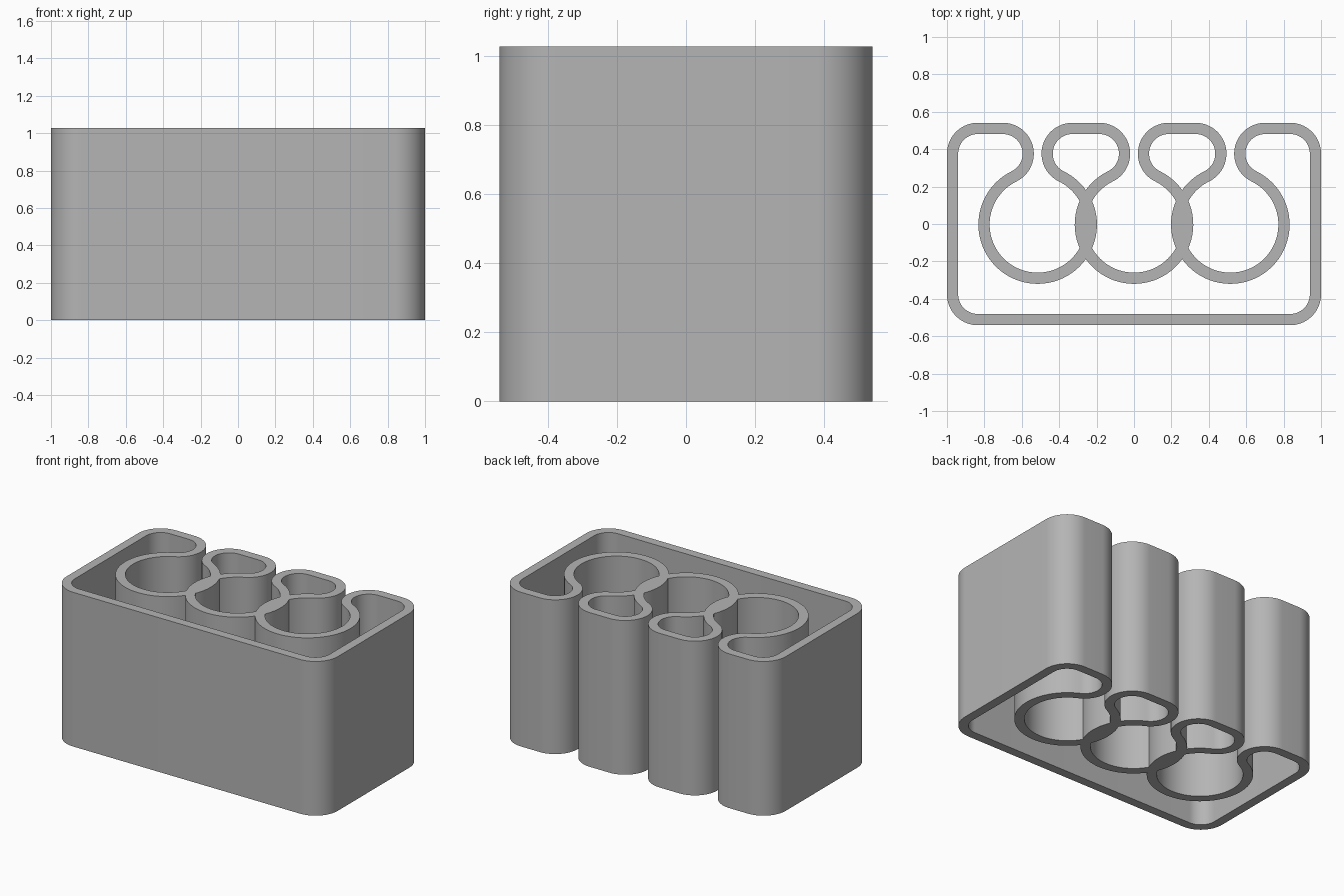
import bpy, bmesh
from math import atan2, cos, sin, sqrt, radians, pi, ceil
from mathutils import Vector

if "Cube" in bpy.data.objects:
    bpy.data.objects.remove(bpy.data.objects["Cube"], do_unlink=True)

HEIGHT = 1.028
HALF = 0.03            # half of the wall thickness
BORE_R, LOBE_R = 0.287, 0.135   # centreline radii
PITCH = 0.515          # spacing of the round bores
BORE_Y, LOBE_Y = -0.003, 0.376
RISE = LOBE_Y - BORE_Y
SHIFT = sqrt((BORE_R + LOBE_R) ** 2 - RISE ** 2)   # makes lobe and bore tangent
TILT = atan2(RISE, SHIFT)
CORNER = 1 - HALF - LOBE_R

grey = bpy.data.materials.new("plain grey")
grey.use_nodes = True
grey.diffuse_color = (0.46, 0.46, 0.46, 1)
grey.node_tree.nodes["Principled BSDF"].inputs["Base Color"].default_value = (0.46, 0.46, 0.46, 1)


def arc(cx, cy, r, start, end):
    """Left and right wall points along an arc of the centreline."""
    side = HALF if end > start else -HALF
    steps = ceil(abs(end - start) / radians(5))
    pairs = []
    for i in range(steps + 1):
        a = start + (end - start) * i / steps
        d = Vector((cos(a), sin(a)))
        c = Vector((cx, cy))
        pairs.append((c + d * (r - side), c + d * (r + side)))
    return pairs


def mirrored(pairs):
    """Reverse a path and flip it across x = 0, keeping left and right."""
    flip = lambda p: Vector((-p.x, p.y))
    return [(flip(l), flip(r)) for l, r in reversed(pairs)]


def wall(name, path):
    """Extrude an open strip of wall, capped at both ends."""
    pairs = [path[0]]
    for p in path[1:]:
        if (p[0] - pairs[-1][0]).length > 1e-4 or (p[1] - pairs[-1][1]).length > 1e-4:
            pairs.append(p)
    bm = bmesh.new()
    rings = [[bm.verts.new((p.x, p.y, z)) for p, z in
              ((l, 0), (r, 0), (r, HEIGHT), (l, HEIGHT))] for l, r in pairs]
    for a, b in zip(rings, rings[1:]):
        for i in range(4):
            j = (i + 1) % 4
            bm.faces.new((a[i], a[j], b[j], b[i]))
    bm.faces.new(rings[0])
    bm.faces.new(rings[-1])
    bmesh.ops.recalc_face_normals(bm, faces=bm.faces)
    mesh = bpy.data.meshes.new(name)
    bm.to_mesh(mesh)
    bm.free()
    mesh.materials.append(grey)
    obj = bpy.data.objects.new(name, mesh)
    bpy.context.collection.objects.link(obj)
    return obj


# Ends of both strips meet in the middle of the two inner lobes
top = LOBE_Y + LOBE_R
low, high = Vector((-PITCH / 2, top - HALF)), Vector((-PITCH / 2, top + HALF))

# Outer strip, left half: inner lobe, side bore, corner lobe, box corners
half = [(low, high)]
half += arc(-PITCH + SHIFT, LOBE_Y, LOBE_R, pi / 2, pi + TILT)
half += arc(-PITCH, BORE_Y, BORE_R, TILT, -pi - TILT)
half += arc(-PITCH - SHIFT, LOBE_Y, LOBE_R, -TILT, pi / 2)
half += arc(-CORNER, LOBE_Y, LOBE_R, pi / 2, pi)
half += arc(-CORNER, -LOBE_Y, LOBE_R, pi, 1.5 * pi)
block = wall("channel_block", half + mirrored(half))

# Middle strip: inner lobe, centre bore, inner lobe
middle = [(high, low)]
middle += arc(-SHIFT, LOBE_Y, LOBE_R, pi / 2, -TILT)
middle += arc(0, BORE_Y, BORE_R, pi - TILT, 2 * pi + TILT)
middle += arc(SHIFT, LOBE_Y, LOBE_R, pi + TILT, pi / 2)
middle += mirrored([(high, low)])
centre = wall("centre_channel", middle)

# Merge the strips where the bores overlap
union = block.modifiers.new("merge", 'BOOLEAN')
union.operation = 'UNION'
union.solver = 'EXACT'
union.object = centre
bpy.ops.object.select_all(action='DESELECT')
block.select_set(True)
bpy.context.view_layer.objects.active = block
bpy.ops.object.modifier_apply(modifier=union.name)
bpy.data.objects.remove(centre, do_unlink=True)
bpy.ops.object.shade_smooth_by_angle(angle=radians(30))
